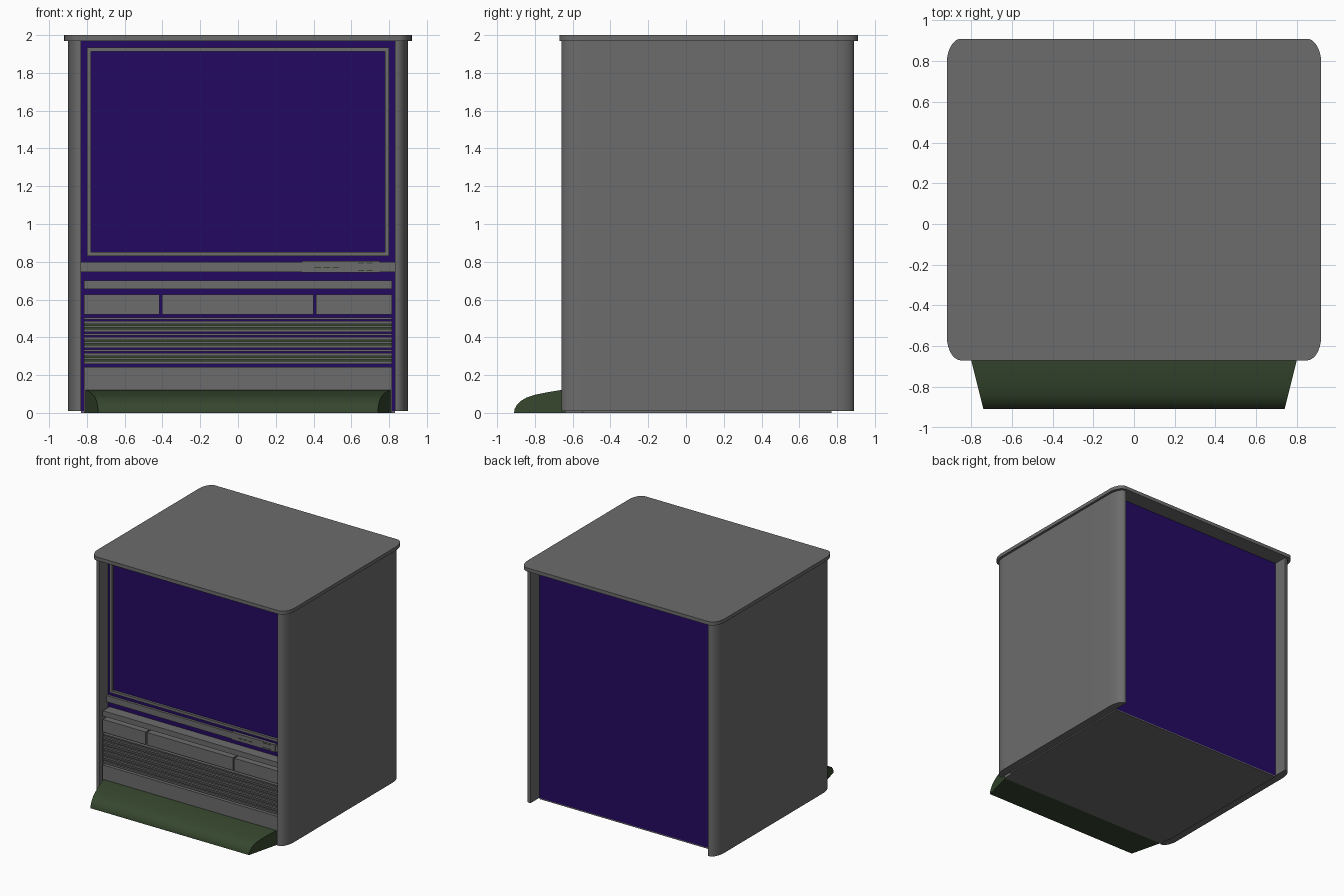
import bpy, bmesh, math

cube = bpy.data.objects.get("Cube")
if cube:
    bpy.data.objects.remove(cube, do_unlink=True)


def make_material(name, rgb):
    mat = bpy.data.materials.new(name)
    mat.use_nodes = True
    colour = (*rgb, 1)
    mat.diffuse_color = colour
    mat.node_tree.nodes["Principled BSDF"].inputs["Base Color"].default_value = colour
    return mat


GREY = make_material("grey casing", (0.15, 0.15, 0.15))
PURPLE = make_material("deep purple", (0.017, 0.003, 0.12))
GREEN = make_material("dark green", (0.036, 0.062, 0.027))


def finish(name, bm, mat, smooth=False):
    bmesh.ops.recalc_face_normals(bm, faces=bm.faces)
    mesh = bpy.data.meshes.new(name)
    bm.to_mesh(mesh)
    bm.free()
    mesh.materials.append(mat)
    obj = bpy.data.objects.new(name, mesh)
    bpy.context.collection.objects.link(obj)
    if smooth:
        bpy.ops.object.select_all(action="DESELECT")
        obj.select_set(True)
        bpy.context.view_layer.objects.active = obj
        bpy.ops.object.shade_smooth_by_angle(angle=math.radians(35))
    return obj


def box(name, x, y, z, mat):
    """Box from (min, max) ranges on each axis."""
    bm = bmesh.new()
    bmesh.ops.create_cube(bm, size=1)
    for v in bm.verts:
        v.co = [r[0] if c < 0 else r[1] for c, r in zip(v.co, (x, y, z))]
    return finish(name, bm, mat)


def prism(name, outline, z, mat):
    """Extrude an xy outline between two heights."""
    bm = bmesh.new()
    face = bm.faces.new([bm.verts.new((px, py, z[0])) for px, py in outline])
    geom = bmesh.ops.extrude_face_region(bm, geom=[face])["geom"]
    for v in geom:
        if isinstance(v, bmesh.types.BMVert):
            v.co.z = z[1]
    return finish(name, bm, mat, True)


def corner(cx, cy, rx, ry, start, steps=10):
    """Quarter ellipse starting at the given angle in degrees."""
    angles = [math.radians(start + 90 * i / steps) for i in range(steps + 1)]
    return [(cx + rx * math.cos(a), cy + ry * math.sin(a)) for a in angles]


def mirror(obj):
    mod = obj.modifiers.new("mirror", "MIRROR")
    mod.use_axis[0] = True


# Top slab with elongated rounded corners
rx, ry = 0.07, 0.12
slab = (corner(0.92 - rx, 0.91 - ry, rx, ry, 0) + corner(rx - 0.92, 0.91 - ry, rx, ry, 90)
        + corner(rx - 0.92, ry - 0.67, rx, ry, 180) + corner(0.92 - rx, ry - 0.67, rx, ry, 270))
prism("top_slab", slab, (1.97, 2.0), GREY)

# Side panels, rounded on their outer edges
panel = ([(0.83, -0.66)] + corner(0.84, -0.54, 0.06, 0.12, 270)
         + corner(0.84, 0.77, 0.06, 0.12, 0) + [(0.83, 0.89)])
mirror(prism("side_panels", panel, (0.01, 1.97), GREY))

# Recessed body and base
FACE = -0.55
box("body", (-0.83, 0.83), (FACE, 0.77), (0.01, 1.97), PURPLE)
box("base_plate", (-0.83, 0.83), (FACE, 0.77), (0, 0.01), GREY)

# Window frame
front = (FACE - 0.02, FACE)
for name, z in (("frame_bottom", (0.83, 0.852)), ("frame_top", (1.912, 1.934))):
    box(name, (-0.8, 0.8), front, z, GREY)
mirror(box("frame_sides", (0.778, 0.8), front, (0.852, 1.912), GREY))

# Control strip with a display and small indicator bars
box("control_strip", (-0.83, 0.83), front, (0.745, 0.798), GREY)
box("display", (0.34, 0.75), (FACE - 0.025, FACE), (0.742, 0.804), GREY)
for i in range(3):
    x = 0.405 + i * 0.048
    box("indicator_dash", (x, x + 0.034), (FACE - 0.028, FACE - 0.025), (0.767, 0.773), GREEN)
for x in (0.635, 0.68):
    for z in (0.751, 0.79):
        box("indicator_bar", (x, x + 0.032), (FACE - 0.028, FACE - 0.025), (z, z + 0.005), GREEN)

# Ledge and row of three drawer fronts
W = 0.815
proud = (-0.64, FACE)
box("ledge", (-W, W), proud, (0.655, 0.7), GREY)
for name, x in (("drawer_right", (-W, -0.415)), ("drawer_middle", (-0.403, 0.4)),
                ("drawer_left", (0.413, W))):
    box(name, x, proud, (0.52, 0.627), GREY)

# Vent grille: wide and thin slats in turn, every second gap pair closed behind
pitch, top = 0.0425, 0.5
for i in range(6):
    z = top - i * pitch
    box("thin_slat", (-W, W), proud, (z - 0.005, z + 0.005), GREY)
    box("wide_slat", (-W, W), proud, (z - pitch + 0.014, z - 0.014), GREY)
    if i % 2:
        box("vent_backing", (-W, W), (-0.6, FACE), (z - 0.014, z + 0.014), GREEN)

# Kick board
box("kick_board", (-W, W), proud, (0, 0.243), GREY)

# Curved, tapering foot at the front
profile = [(-0.64, 0), (-0.91, 0), (-0.908, 0.02), (-0.895, 0.043), (-0.875, 0.063),
           (-0.845, 0.081), (-0.8, 0.096), (-0.74, 0.108), (-0.67, 0.12), (-0.64, 0.122)]
bm = bmesh.new()
ends = [[bm.verts.new((s * (0.74 + 0.25 * (y + 0.91)), y, z)) for y, z in profile]
        for s in (-1, 1)]
for end in ends:
    bm.faces.new(end)
for i in range(len(profile)):
    j = (i + 1) % len(profile)
    bm.faces.new((ends[0][i], ends[0][j], ends[1][j], ends[1][i]))
finish("front_foot", bm, GREEN, True)
